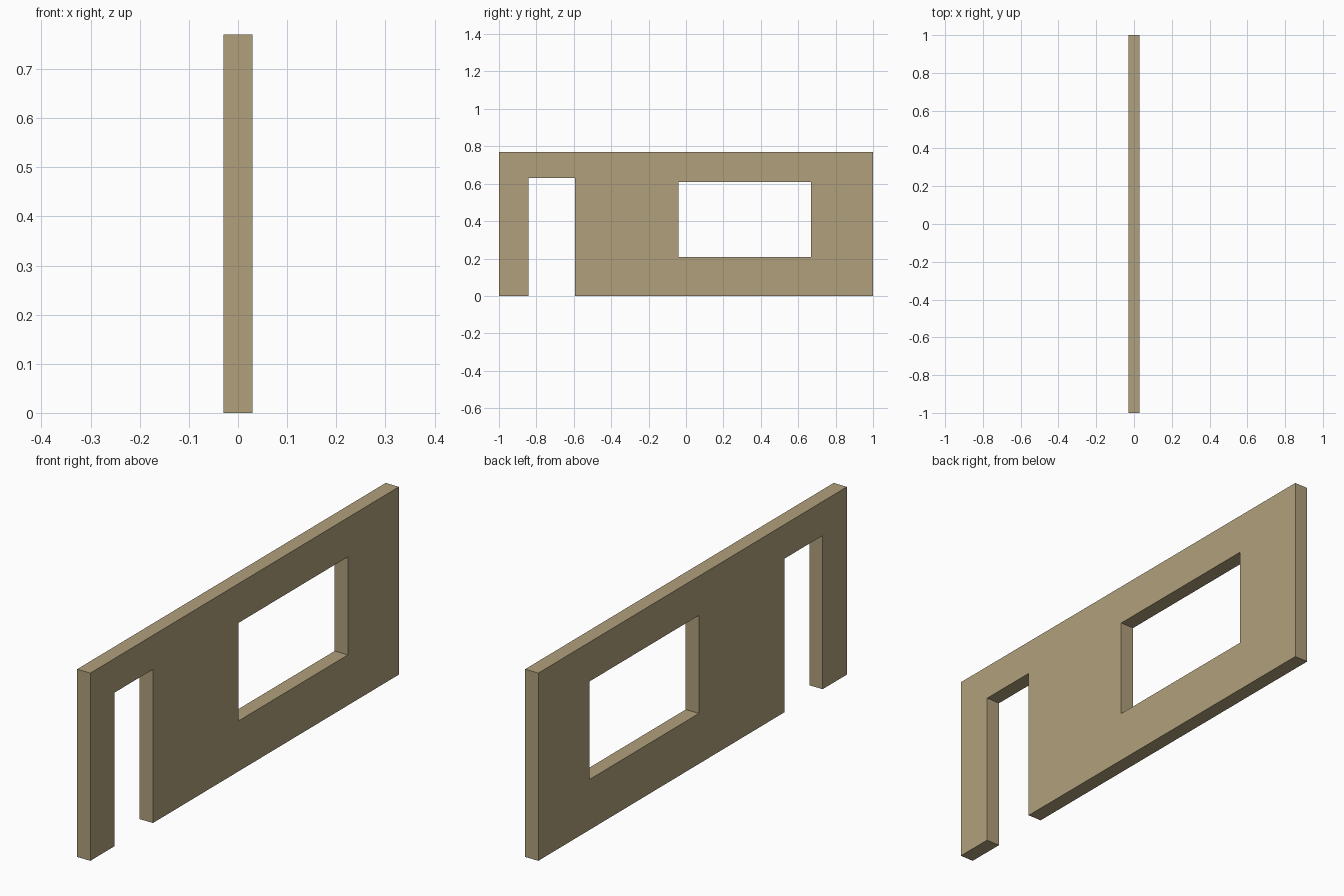
import bpy, bmesh

if "Cube" in bpy.data.objects:
    bpy.data.objects.remove(bpy.data.objects["Cube"])

# Wall dimensions and openings (y0, y1, z0, z1)
HALF_T, HALF_L, HEIGHT = 0.03, 1.0, 0.77
DOOR = (-0.843, -0.594, 0.0, 0.63)
WINDOW = (-0.041, 0.669, 0.207, 0.609)
OPENINGS = (DOOR, WINDOW)


def in_opening(y, z):
    return any(o[0] < y < o[1] and o[2] < z < o[3] for o in OPENINGS)


# Flat wall sheet: grid cut along the opening edges, leaving the openings out
ys = sorted({-HALF_L, HALF_L, *(v for o in OPENINGS for v in o[:2])})
zs = sorted({0.0, HEIGHT, *(v for o in OPENINGS for v in o[2:])})
bm = bmesh.new()
grid = [[bm.verts.new((-HALF_T, y, z)) for z in zs] for y in ys]
for i in range(len(ys) - 1):
    for j in range(len(zs) - 1):
        if not in_opening((ys[i] + ys[i + 1]) / 2, (zs[j] + zs[j + 1]) / 2):
            bm.faces.new((grid[i][j], grid[i + 1][j], grid[i + 1][j + 1], grid[i][j + 1]))
bmesh.ops.delete(bm, geom=[v for v in bm.verts if not v.link_faces], context='VERTS')

# Thickness, including the door and window reveals
ext = bmesh.ops.extrude_face_region(bm, geom=bm.faces[:], use_keep_orig=True)
moved = [g for g in ext["geom"] if isinstance(g, bmesh.types.BMVert)]
bmesh.ops.translate(bm, verts=moved, vec=(2 * HALF_T, 0, 0))
bmesh.ops.recalc_face_normals(bm, faces=bm.faces[:])

mesh = bpy.data.meshes.new("wall")
bm.to_mesh(mesh)
bm.free()
wall = bpy.data.objects.new("wall", mesh)
bpy.context.collection.objects.link(wall)

# Single tan plaster colour
tan = bpy.data.materials.new("tan plaster")
tan.diffuse_color = (0.434, 0.352, 0.202, 1)
tan.use_nodes = True
tan.node_tree.nodes["Principled BSDF"].inputs["Base Color"].default_value = tan.diffuse_color
mesh.materials.append(tan)
